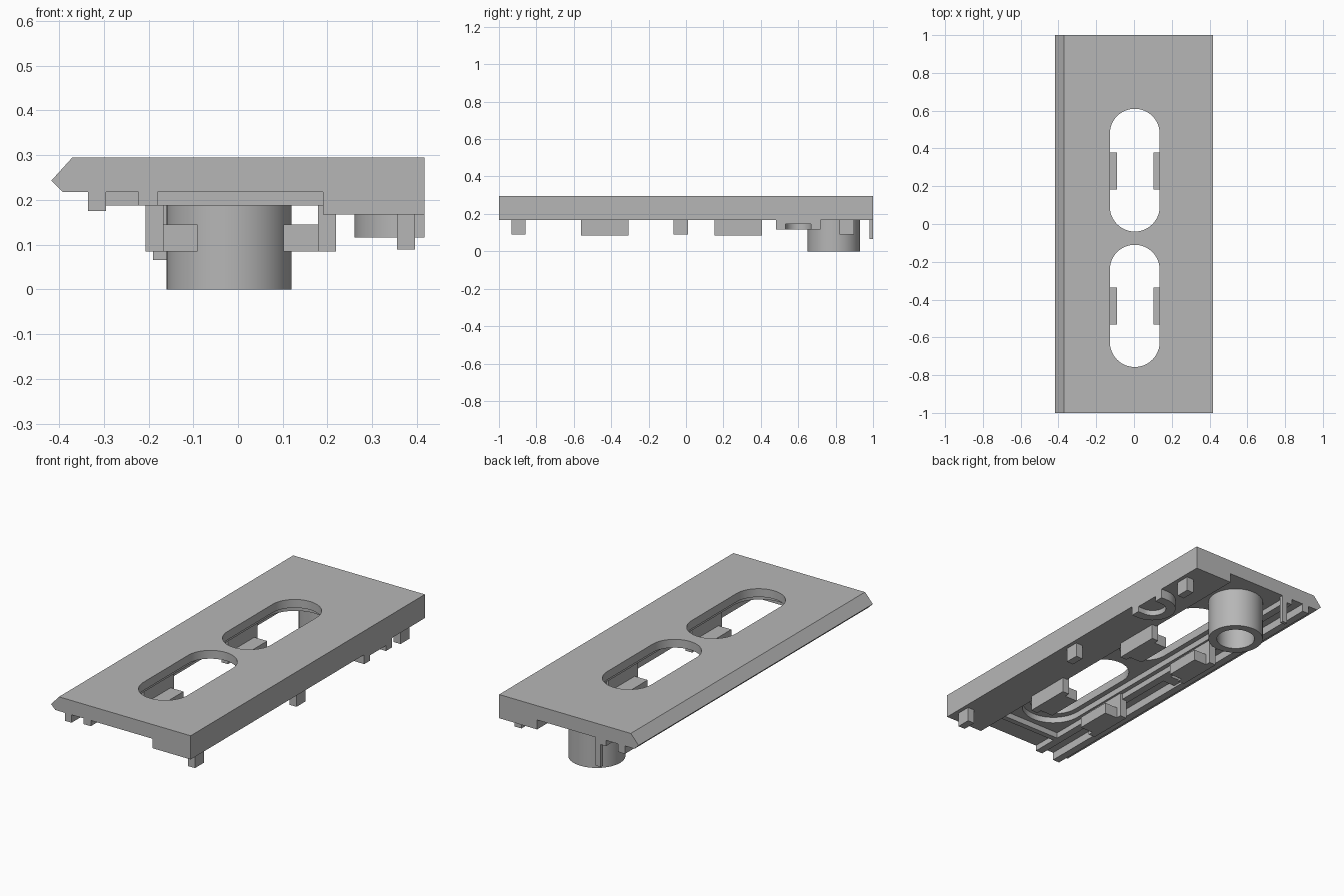
import bpy, bmesh, math

if "Cube" in bpy.data.objects:
    bpy.data.objects.remove(bpy.data.objects["Cube"], do_unlink=True)

grey = bpy.data.materials.new("plain grey")
grey.use_nodes = True
COLOUR = (0.47, 0.47, 0.47, 1)
grey.diffuse_color = COLOUR
grey.node_tree.nodes["Principled BSDF"].inputs["Base Color"].default_value = COLOUR


def prism(name, points, axis, low, high):
    """Extrude a closed profile along y (points are x, z) or z (points are x, y)."""
    bm = bmesh.new()
    place = (lambda a, b: (a, low, b)) if axis == "y" else (lambda a, b: (a, b, low))
    face = bm.faces.new([bm.verts.new(place(a, b)) for a, b in points])
    moved = bmesh.ops.extrude_face_region(bm, geom=[face])["geom"]
    shift = (0, high - low, 0) if axis == "y" else (0, 0, high - low)
    bmesh.ops.translate(bm, vec=shift, verts=[v for v in moved if isinstance(v, bmesh.types.BMVert)])
    bmesh.ops.recalc_face_normals(bm, faces=bm.faces)
    mesh = bpy.data.meshes.new(name)
    bm.to_mesh(mesh)
    bm.free()
    mesh.materials.append(grey)
    obj = bpy.data.objects.new(name, mesh)
    bpy.context.collection.objects.link(obj)
    return obj


def box(name, x, y, z):
    return prism(name, [(x[0], y[0]), (x[1], y[0]), (x[1], y[1]), (x[0], y[1])], "z", *z)


def arc(cx, cy, r, start, end, steps=24):
    angles = [math.radians(start + (end - start) * i / steps) for i in range(steps + 1)]
    return [(cx + r * math.cos(a), cy + r * math.sin(a)) for a in angles]


def stadium(cx, r, y0, y1):
    return arc(cx, y1 - r, r, 0, 180) + arc(cx, y0 + r, r, 180, 360)


def cut(obj, cutter):
    mod = obj.modifiers.new("cut", "BOOLEAN")
    mod.operation = "DIFFERENCE"
    mod.solver = "EXACT"
    mod.object = cutter
    bpy.context.view_layer.objects.active = obj
    bpy.ops.object.modifier_apply(modifier=mod.name)
    bpy.data.objects.remove(cutter, do_unlink=True)


def smooth(obj):
    bpy.ops.object.select_all(action="DESELECT")
    obj.select_set(True)
    bpy.context.view_layer.objects.active = obj
    bpy.ops.object.shade_smooth_by_angle(angle=math.radians(30))


# Plate with a pointed edge and a thicker side
profile = [(-0.37, 0.295), (0.417, 0.295), (0.417, 0.167), (0.19, 0.167),
           (0.19, 0.218), (-0.392, 0.218), (-0.417, 0.243)]
plate = prism("cover_plate", profile, "y", -1, 1)
cut(plate, prism("recess_cutter", stadium(0.004, 0.16, -0.80, 0.645), "z", 0.1, 0.25))
SLOTS = ((-0.757, -0.11), (-0.04, 0.61))
for y0, y1 in SLOTS:
    cut(plate, prism("slot_cutter", stadium(0.004, 0.132, y0, y1), "z", 0.1, 0.4))
smooth(plate)

# Long rails and cross ribs underneath
box("edge_rail", (-0.335, -0.295), (-1, 1), (0.175, 0.22))
box("inner_rail", (-0.222, -0.18), (-1, 1), (0.187, 0.22))
box("front_rib", (-0.18, 0.19), (-0.86, -0.83), (0.187, 0.22))
box("rail_bridge", (-0.295, -0.222), (-0.03, 0.03), (0.187, 0.22))

# Paired clips beside each slot
for label, mid in (("front", -0.435), ("back", 0.28)):
    for side, sign in (("left", 1), ("right", -1)):
        def span(a, b):
            return sorted((0.006 + sign * a, 0.006 + sign * b))
        box(f"{label}_{side}_clip_wall", span(0.173, 0.213), (mid - 0.127, mid + 0.127), (0.085, 0.22))
        box(f"{label}_{side}_clip_shelf", span(0.096, 0.18), (mid - 0.098, mid + 0.098), (0.085, 0.145))

# Hollow post
post = prism("hollow_post", arc(-0.02, 0.79, 0.14, 0, 352.5, 47), "z", 0, 0.22)
cut(post, prism("bore_cutter", arc(-0.02, 0.79, 0.097, 0, 352.5, 47), "z", -0.1, 0.21))
smooth(post)

# U-shaped collar open to the thick side, with a shallow floor
def u_shape(r):
    return [(0.417, 0.6 - r), (0.417, 0.6 + r)] + arc(0.378, 0.6, r, 90, 270)


collar = prism("round_collar", u_shape(0.118), "z", 0.116, 0.17)
inner = [(x + (0.05 if x > 0.4 else 0), y) for x, y in u_shape(0.068)]
cut(collar, prism("collar_cutter", inner, "z", 0.05, 0.145))
smooth(collar)

# Small locating pegs and the end tab
for label, y in (("front", -0.895), ("middle", -0.028), ("back", 0.86)):
    box(f"{label}_peg", (0.355, 0.396), (y - 0.038, y + 0.038), (0.089, 0.17))
box("end_tab", (-0.19, -0.16), (0.98, 1), (0.065, 0.22))
